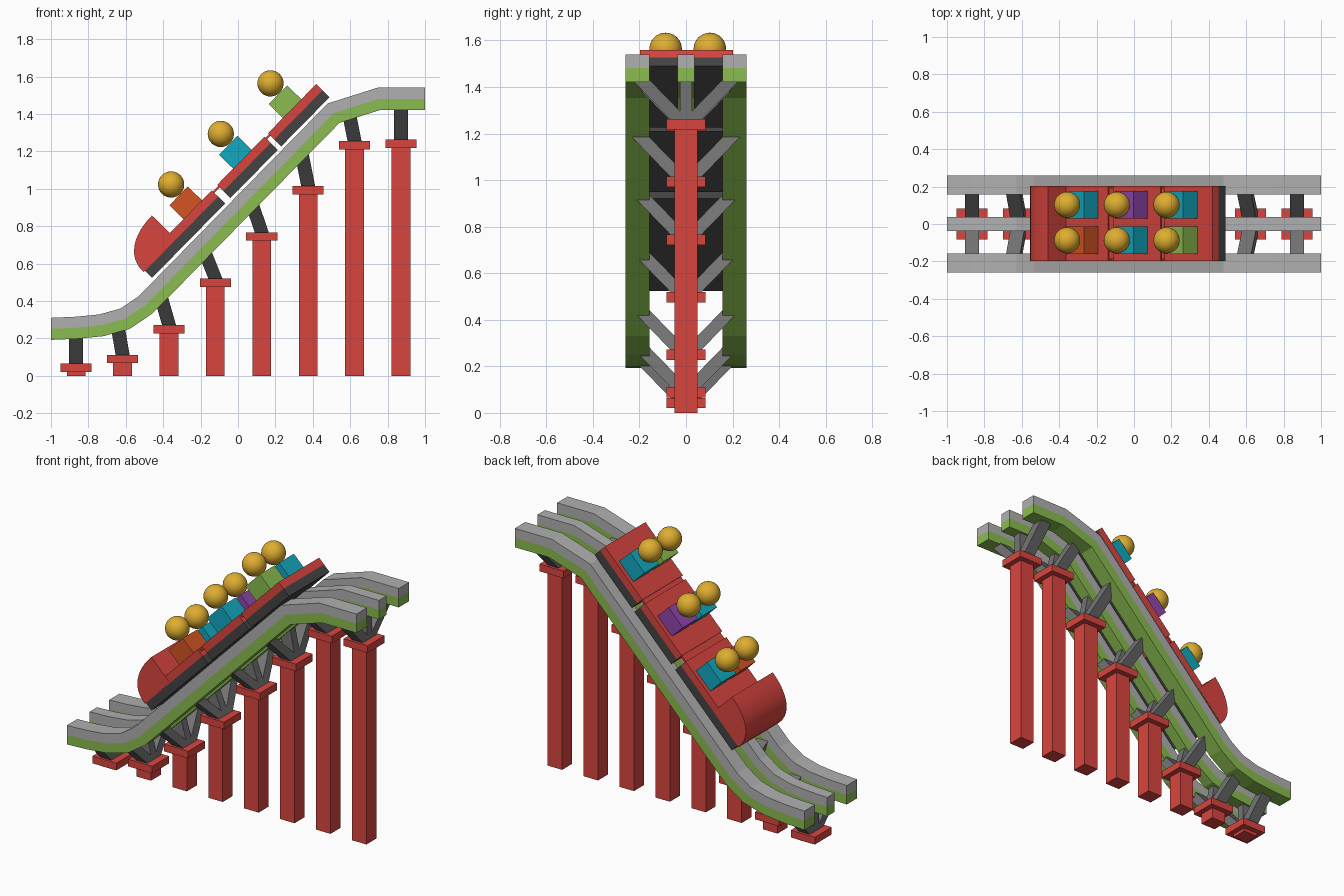
import bpy, bmesh, math
from mathutils import Vector, Matrix

cube = bpy.data.objects.get("Cube")
if cube:
    bpy.data.objects.remove(cube, do_unlink=True)


def material(name, hex_code):
    srgb = [int(hex_code[i:i + 2], 16) / 255 for i in (0, 2, 4)]
    lin = [c / 12.92 if c < 0.04045 else ((c + 0.055) / 1.055) ** 2.4 for c in srgb]
    m = bpy.data.materials.new(name)
    m.use_nodes = True
    m.diffuse_color = (*lin, 1)
    m.node_tree.nodes["Principled BSDF"].inputs["Base Color"].default_value = (*lin, 1)
    return m


RED = material("red", "d9453f")
GREY = material("rail grey", "b0b0b0")
GREEN = material("green", "8abc50")
DARK = material("chassis dark", "444444")
ARM = material("arm grey", "747474")
GOLD = material("gold", "dfae30")
ORANGE = material("orange", "d35422")
CYAN = material("cyan", "12a9c0")
PURPLE = material("purple", "9146ad")


def finish(name, bm, *mats):
    bmesh.ops.recalc_face_normals(bm, faces=bm.faces)
    mesh = bpy.data.meshes.new(name)
    bm.to_mesh(mesh)
    bm.free()
    for m in mats:
        mesh.materials.append(m)
    obj = bpy.data.objects.new(name, mesh)
    bpy.context.collection.objects.link(obj)
    return obj


def strut(name, base, top, wx, wy, mat):
    """Box with level ends, sheared from a base centre to a top centre."""
    bm = bmesh.new()
    rings = []
    for p in (base, top):
        rings.append([bm.verts.new((p[0] + i * wx / 2, p[1] + j * wy / 2, p[2]))
                      for i, j in ((-1, -1), (1, -1), (1, 1), (-1, 1))])
    for ring in rings:
        bm.faces.new(ring)
    for k in range(4):
        n = (k + 1) % 4
        bm.faces.new((rings[0][k], rings[0][n], rings[1][n], rings[1][k]))
    return finish(name, bm, mat)


def prism(name, profile, y0, y1, mat):
    """Profile in the XZ plane, extruded along Y."""
    bm = bmesh.new()
    face = bm.faces.new([bm.verts.new((x, y0, z)) for x, z in profile])
    moved = bmesh.ops.extrude_face_region(bm, geom=[face])["geom"]
    verts = [v for v in moved if isinstance(v, bmesh.types.BMVert)]
    bmesh.ops.translate(bm, verts=verts, vec=(0, y1 - y0, 0))
    return finish(name, bm, mat)


# Track: two-tone rails swept along a shared path
PATH = [Vector(p) for p in ((-1, .251), (-.861, .257), (-.73, .27), (-.604, .305),
                            (-.497, .377), (-.396, .479), (.511, 1.404),
                            (.754, 1.481), (1, 1.481))]


def miter(i):
    if i in (0, len(PATH) - 1):
        return Vector((0, 1))
    a = (PATH[i] - PATH[i - 1]).normalized()
    b = (PATH[i + 1] - PATH[i]).normalized()
    t = (a + b).normalized()
    return Vector((-t.y, t.x)) / t.dot(a)


def rail(name, y0, y1, half=0.059):
    bm = bmesh.new()
    section = ((1, y0), (1, y1), (0, y1), (-1, y1), (-1, y0), (0, y0))
    rings = []
    for i, p in enumerate(PATH):
        n = miter(i) * half
        rings.append([bm.verts.new((p.x + n.x * h, y, p.y + n.y * h)) for h, y in section])
    for a, b in zip(rings, rings[1:]):
        for k in range(6):
            n = (k + 1) % 6
            face = bm.faces.new((a[k], a[n], b[n], b[k]))
            face.material_index = int(k in (2, 3, 4))
    for r in (rings[0], rings[-1]):
        bm.faces.new((r[0], r[1], r[2], r[5]))
        bm.faces.new((r[2], r[3], r[4], r[5])).material_index = 1
    finish(name, bm, GREY, GREEN)


rail("right_rail", -.26, -.157)
rail("centre_rail", -.037, .037)
rail("left_rail", .157, .26)

# Supports: post, cap and three arms leaning towards the track
CAP_TOPS = (.065, .112, .272, .52, .767, 1.015, 1.255, 1.262)
LEANS = (0, -.03, -.05, -.07, -.06, -.035, -.035, 0)
for i, (top, lean) in enumerate(zip(CAP_TOPS, LEANS)):
    x = -.865 + .248 * i
    strut(f"post_{i}", (x, 0, 0), (x, 0, top - .02), .1, .098, RED)
    strut(f"cap_{i}", (x, 0, top - .045), (x, 0, top), .166, .166, RED)
    strut(f"centre_arm_{i}", (x, 0, top), (x + lean, 0, top + .175), .075, .05, ARM)
    for side, s in (("right", -1), ("left", 1)):
        strut(f"{side}_arm_{i}", (x, s * .03, top), (x + lean, s * .2, top + .175),
              .075, .075, ARM)

# Train: parts are made level, then tilted onto the slope
TILT = Matrix.Translation((0, .0025, 1.134)) @ Matrix.Rotation(math.radians(-45.5), 4, "Y")
HALF_W = .2


def on_slope(obj):
    obj.matrix_world = TILT
    return obj


def slab(name, s0, s1, n0, n1, y0, y1, mat):
    return on_slope(prism(name, ((s0, n0), (s1, n0), (s1, n1), (s0, n1)), y0, y1, mat))


CARS = (("front", -.757, -.2, ORANGE, CYAN),
        ("middle", -.16, .202, CYAN, PURPLE),
        ("rear", .228, .597, GREEN, CYAN))
for i, (car, s0, s1, right, left) in enumerate(CARS):
    slab(f"{car}_car_chassis", s0, s1, -.1, -.047, -HALF_W, HALF_W, DARK)
    slab(f"{car}_car_body", s0, s1, -.047, 0, -HALF_W, HALF_W, RED)
    seat = -.416 + .379 * i
    for side, y, mat in (("right", -.09, right), ("left", .1, left)):
        slab(f"{car}_{side}_rider_body", seat, seat + .141, -.01, .106,
             y - .073, y + .073, mat)
        bm = bmesh.new()
        bmesh.ops.create_uvsphere(bm, u_segments=32, v_segments=16, radius=.07)
        for f in bm.faces:
            f.smooth = True
        head = finish(f"{car}_{side}_rider_head", bm, GOLD)
        head.matrix_world = TILT @ Matrix.Translation((seat + .086, y, .177))

# Couplings between the cars
for name, s0, s1 in (("front_coupling", -.21, -.15), ("rear_coupling", .19, .24)):
    slab(name, s0, s1, -.02, -.008, -HALF_W + .01, HALF_W - .01, RED)

# Rounded nose on the leading car
nose = [(-.52, -.046)]
for k in range(13):
    a = math.pi / 2 * k / 12
    nose.append((-.52 - .247 * math.sin(a) ** .92, -.046 + .18 * math.cos(a) ** .85))
nose_obj = on_slope(prism("nose", nose, -HALF_W - .001, HALF_W + .001, RED))
bpy.context.view_layer.objects.active = nose_obj
nose_obj.select_set(True)
bpy.ops.object.shade_smooth_by_angle(angle=math.radians(35))
nose_obj.select_set(False)
